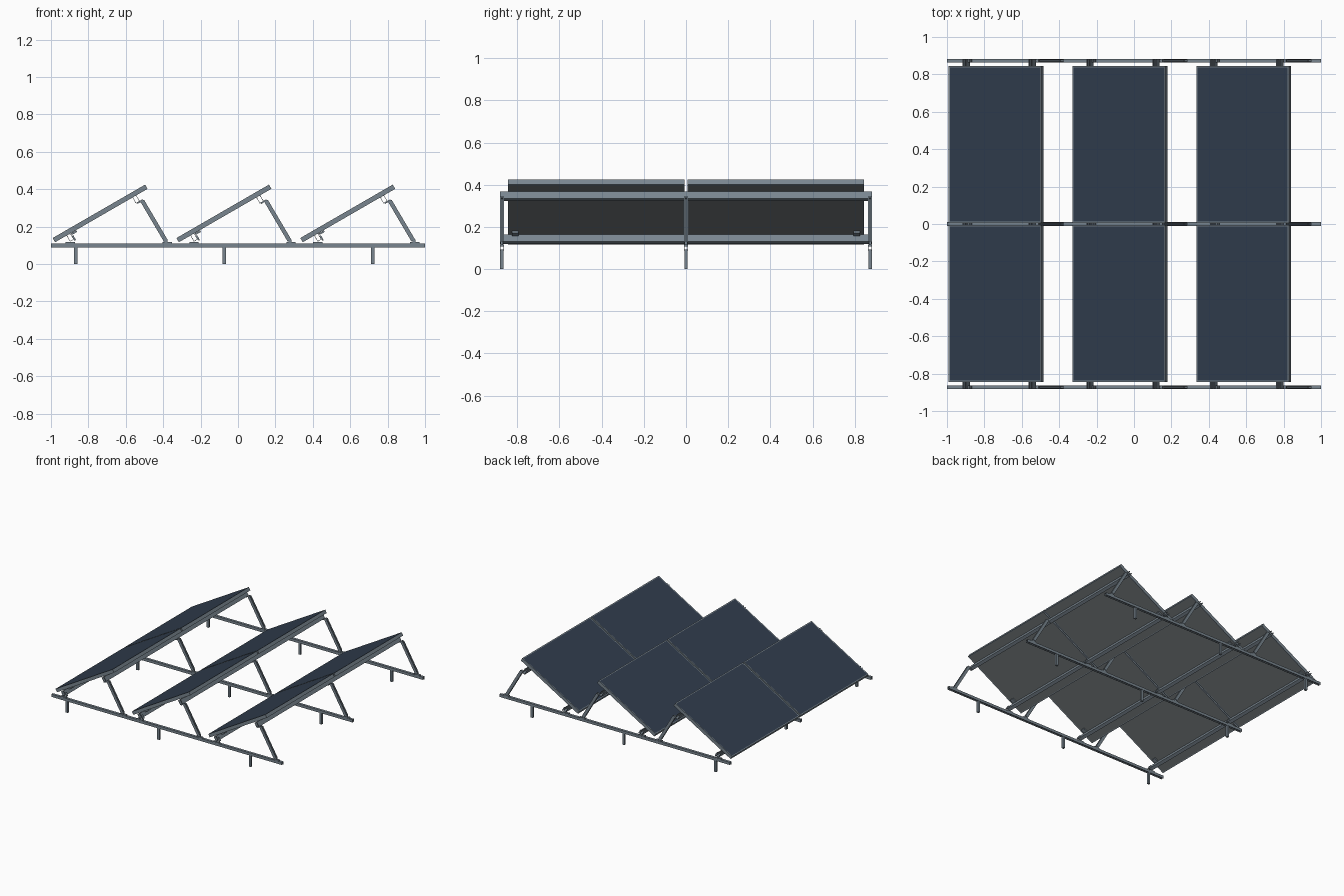
import bpy, bmesh, math
from mathutils import Vector, Matrix

if "Cube" in bpy.data.objects:
    bpy.data.objects.remove(bpy.data.objects["Cube"])

def mat(name, c):
    m = bpy.data.materials.new(name)
    m.diffuse_color = (*c, 1)
    m.use_nodes = True
    m.node_tree.nodes["Principled BSDF"].inputs["Base Color"].default_value = m.diffuse_color
    return m

STEEL = mat("galvanised_steel", (0.19, 0.235, 0.275))
GLASS = mat("panel_glass", (0.030, 0.047, 0.075))
BACK = mat("panel_backsheet", (0.17, 0.19, 0.20))

A = math.radians(30)
T = Vector((math.cos(A), 0, math.sin(A)))     # up the panel slope
N = Vector((-math.sin(A), 0, math.cos(A)))    # panel normal
Y = Vector((0, 1, 0))
PITCH = 0.662
FRAMES_Y = (-0.873, 0, 0.873)

def finish(name, bm, *mats):
    bmesh.ops.recalc_face_normals(bm, faces=bm.faces)
    me = bpy.data.meshes.new(name)
    bm.to_mesh(me)
    bm.free()
    for m in mats:
        me.materials.append(m)
    ob = bpy.data.objects.new(name, me)
    bpy.context.collection.objects.link(ob)
    return ob

def box_bm(c, size, ax=Vector((1, 0, 0)), az=Vector((0, 0, 1))):
    bm = bmesh.new()
    bmesh.ops.create_cube(bm, size=1)
    ay = az.cross(ax)
    rot = Matrix((ax, ay, az)).transposed().to_4x4()
    bm.transform(Matrix.Translation(c) @ rot @ Matrix.Diagonal((*size, 1)))
    return bm

def box(name, c, size, ax=Vector((1, 0, 0)), az=Vector((0, 0, 1))):
    return finish(name, box_bm(Vector(c), size, ax, az), STEEL)

def channel(name, p0, p1, up, w, h, t=0.0025, lip=0.006):
    """Lipped C channel from p0 to p1, its slot facing 'up'."""
    p0, p1 = Vector(p0), Vector(p1)
    side = (p1 - p0).normalized().cross(up)
    a, b = w / 2, h / 2
    half = [(a, -b), (a, b), (a - lip, b), (a - lip, b - t), (a - t, b - t), (a - t, -b + t)]
    prof = half + [(-x, y) for x, y in reversed(half)]
    bm = bmesh.new()
    rings = [[bm.verts.new(p + side * x + up * y) for x, y in prof] for p in (p0, p1)]
    n = len(prof)
    for i in range(n):
        j = (i + 1) % n
        bm.faces.new((rings[0][i], rings[0][j], rings[1][j], rings[1][i]))
    bm.faces.new(rings[0])
    bm.faces.new(rings[1])
    return finish(name, bm, STEEL)

def panel(name, centre, length, width, thick):
    bm = box_bm(centre, (length, width, thick), T, N)
    bm.normal_update()
    top = max(bm.faces, key=lambda f: f.normal.dot(N))
    low = min(bm.faces, key=lambda f: f.normal.dot(N))
    # inset glass and backsheet inside the frame lip
    bmesh.ops.inset_region(bm, faces=[top], thickness=0.010, depth=-0.001)
    bmesh.ops.inset_region(bm, faces=[low], thickness=0.010, depth=-0.001)
    top.material_index = 1
    low.material_index = 2
    return finish(name, bm, STEEL, GLASS, BACK)

# ground rails (slot underneath) and posts
for y in FRAMES_Y:
    channel("base_rail", (-1, y, 0.1), (1, y, 0.1), Vector((0, 0, -1)), 0.02, 0.021)
    for x in (-0.868, -0.074, 0.720):
        box("post", (x, y, 0.046), (0.018, 0.016, 0.092))

for r in range(3):
    o = Vector((r * PITCH, 0, 0))
    base = Vector((-0.978, 0, 0.1165)) + o        # lower underside edge of panel
    L, TH = 0.571, 0.026

    # two panels side by side
    for s in (-1, 1):
        panel("solar_panel", base + T * L / 2 + N * TH / 2 + Y * (s * 0.425), L, 0.838, TH)
        # small clip on the underside by the lower purlin
        box("panel_clip", base + T * 0.114 - N * 0.006 + Y * (s * 0.81), (0.032, 0.030, 0.010), T, N)

    # purlins under the panels
    for d in (0.083, 0.490):
        c = base + T * d - N * 0.0185
        channel("purlin", c - Y * 0.882, c + Y * 0.882, N, 0.024, 0.037)

    for y in FRAMES_Y:
        # rear strut with its foot and head brackets
        head = Vector((-0.512, y, 0.338)) + o
        foot = Vector((-0.387, y, 0.126)) + o
        d = (head - foot).normalized()
        channel("rear_strut", foot, head, d.cross(Y) if d.cross(Y).x > 0 else -d.cross(Y), 0.018, 0.022)
        box("strut_foot", (foot.x + 0.008, y, 0.114), (0.05, 0.018, 0.007))
        box("strut_foot_tab", (foot.x + 0.003, y, 0.122), (0.016, 0.012, 0.018))
        box("strut_head", head + Vector((-0.012, 0, -0.004)), (0.036, 0.014, 0.008), T, N)
        # front foot under the lower purlin
        box("purlin_foot", Vector((-0.897, y, 0.114)) + o, (0.05, 0.018, 0.007))
        box("purlin_bracket", base + T * 0.099 - N * 0.031 + Y * y, (0.008, 0.018, 0.030), T, N)
